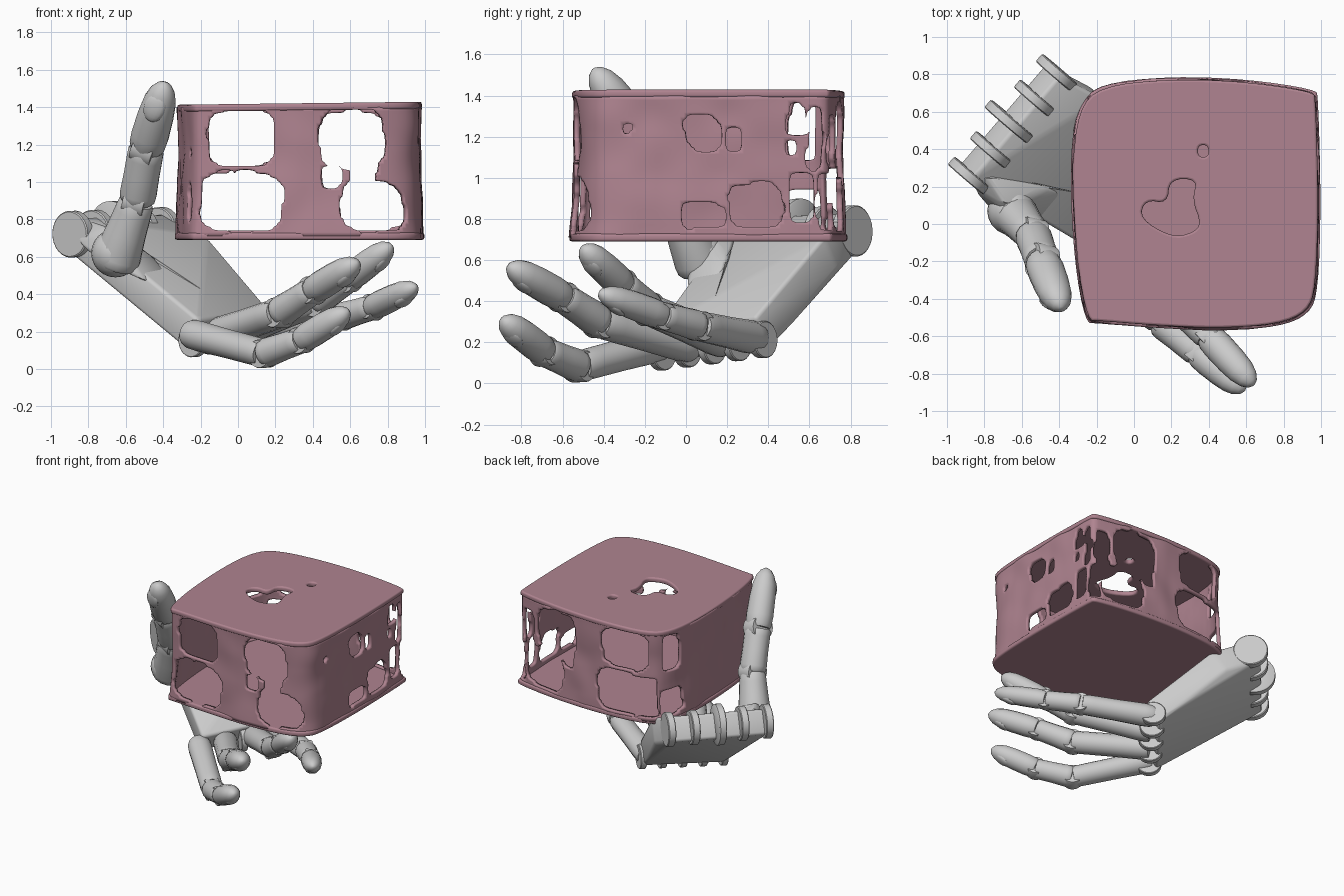
import bpy, bmesh, math
from mathutils import Vector, Matrix, noise

if "Cube" in bpy.data.objects:
    bpy.data.objects.remove(bpy.data.objects["Cube"])

V = Vector
pink = bpy.data.materials.new("dusty_pink")
pink.diffuse_color = (0.43, 0.23, 0.28, 1)
pink.use_nodes = True
pink.node_tree.nodes["Principled BSDF"].inputs["Base Color"].default_value = pink.diffuse_color


def finish(name, bm, mat=None, angle=40):
    bmesh.ops.recalc_face_normals(bm, faces=bm.faces)
    me = bpy.data.meshes.new(name)
    bm.to_mesh(me)
    bm.free()
    ob = bpy.data.objects.new(name, me)
    bpy.context.collection.objects.link(ob)
    if mat:
        me.materials.append(mat)
    bpy.ops.object.select_all(action='DESELECT')
    ob.select_set(True)
    bpy.context.view_layer.objects.active = ob
    bpy.ops.object.shade_smooth_by_angle(angle=math.radians(angle))
    return ob


def chaikin(pts, n):
    for _ in range(n):
        pts = [p for a, b in zip(pts, pts[1:] + pts[:1]) for p in (a.lerp(b, .25), a.lerp(b, .75))]
    return pts


def frame(z, up):
    z = z.normalized()
    x = up.cross(z).normalized()
    return x, z.cross(x), z


def loft(name, a, b, prof, up, sides=16, flat=.95):
    """Round tapered segment from a to b; prof = (fraction, radius)."""
    x, y, z = frame(b - a, up)
    bm = bmesh.new()
    rings = []
    for t, r in prof:
        c = a.lerp(b, t)
        rings.append([bm.verts.new(c + (x * math.cos(k) + y * flat * math.sin(k)) * r)
                      for k in (2 * math.pi * i / sides for i in range(sides))])
    for p, q in zip(rings, rings[1:]):
        for i in range(sides):
            j = (i + 1) % sides
            bm.faces.new((p[i], p[j], q[j], q[i]))
    bm.faces.new(rings[0])
    bm.faces.new(rings[-1])
    return finish(name, bm)


def disc(name, c, axis, r, depth):
    d = axis.normalized() * depth / 2
    return loft(name, c - d, c + d, [(0, r * .95), (.1, r), (.9, r), (1, r * .95)], V((.3, -.4, .85)), 28, 1)


def hull(name, pts, bevel):
    bm = bmesh.new()
    for p in pts:
        bm.verts.new(p)
    bmesh.ops.convex_hull(bm, input=bm.verts)
    bmesh.ops.dissolve_limit(bm, angle_limit=.05, verts=bm.verts, edges=bm.edges)
    bmesh.ops.bevel(bm, geom=bm.edges[:], offset=bevel, segments=3, profile=.5, affect='EDGES')
    return finish(name, bm)


# ---- Box: rounded plan shared by walls and plates
plan = chaikin([V(p) for p in [(-.26, -.53), (-.32, -.2), (-.345, .3), (-.31, .62), (-.19, .75), (.2, .79),
               (.6, .775), (.97, .72), (.985, .68), (1.0, .1), (.985, -.35), (.94, -.48), (.78, -.55),
               (.45, -.572), (.1, -.555), (-.2, -.53)]], 2)
mid = V((.33, .11))
TOP = .98


def plate(name, z, scale=1, holes=(), tilt=0):
    cu = bpy.data.curves.new(name, 'CURVE')
    cu.dimensions, cu.fill_mode = '2D', 'BOTH'
    cu.extrude, cu.bevel_depth, cu.bevel_resolution = .007, .012, 2
    cu.offset = -.012
    for loop in ([mid + (p - mid) * scale for p in plan], *holes):
        sp = cu.splines.new('POLY')
        sp.points.add(len(loop) - 1)
        for q, p in zip(sp.points, loop):
            q.co = (p.x, p.y, 0, 1)
        sp.use_cyclic_u = True
    ob = bpy.data.objects.new(name, cu)
    ob.location.z = z
    ob.rotation_euler.y = tilt
    cu.materials.append(pink)
    bpy.context.collection.objects.link(ob)


big = chaikin([V(p) for p in [(.03, .03), (.06, .13), (.18, .11), (.19, .24), (.34, .24), (.31, .13), (.36, -.0),
                             (.31, -.05), (.2, -.07)]], 2)
small = chaikin([V((.37 + .028 * i, .39 + .032 * j)) for i, j in ((-1, -1), (-1, 1), (1, 1), (1, -1))], 2)
plate("box_top", 1.398, TOP, (big, small), -.012)
plate("box_bottom", .71)

# Walls: fine strip round the plan with worn window openings removed
windows = {
    'F': [(.02, 1.235, .17, .14), (.02, .895, .21, .15), (.61, 1.23, .165, .15), (.72, .87, .16, .13),
          (.68, 1.04, .06, .13), (.5, 1.03, .045, .05)],
    'B': [(.02, 1.235, .18, .14), (-.02, .895, .26, .15), (.61, 1.22, .17, .15), (.72, .9, .17, .15),
          (.66, 1.05, .1, .13), (.5, 1.03, .05, .06), (.88, 1.1, .05, .2)],
    'R': [(.08, 1.22, .08, .085), (.24, 1.19, .03, .06), (.08, .815, .1, .06), (.34, .87, .12, .1),
          (.54, 1.28, .045, .07), (.5, 1.14, .022, .03), (.63, 1.2, .03, .15), (.56, .9, .05, .12),
          (.67, .88, .03, .14), (-.28, 1.24, .015, .02)],
    'L': [(.6, .84, .12, .09), (.58, 1.22, .07, .14), (-.46, 1.2, .03, .1), (-.46, .9, .035, .1)]}


def opened(p):
    w = .02 * noise.noise(p * 9)
    for side, on, u in (('F', p.y < -.46, p.x), ('B', p.y > .68, p.x), ('R', p.x > .9, p.y), ('L', p.x < -.24, p.y)):
        if on and any(((u + w - a) / c) ** 4 + ((p.z + w - b) / d) ** 4 < 1 for a, b, c, d in windows[side]):
            return True
    return False


def resample(loop, n):
    loop = loop + loop[:1]
    acc = [0]
    for a, b in zip(loop, loop[1:]):
        acc.append(acc[-1] + (b - a).length)
    out, k = [], 0
    for i in range(n):
        d = acc[-1] * i / n
        while acc[k + 1] < d:
            k += 1
        out.append(loop[k].lerp(loop[k + 1], (d - acc[k]) / (acc[k + 1] - acc[k])))
    return out


N, R = 240, 34
ring = resample(plan, N)
bm = bmesh.new()
grid = []
for j in range(R + 1):
    f = j / R
    pinch = .975 + (TOP - 1) * f - .012 * math.sin(math.pi * f)
    row = []
    for p in ring:
        z = .71 + .69 * f
        q = mid + (p - mid) * pinch
        o = (p - mid).normalized() * .012 * noise.noise(V((p.x, p.y, z)) * 5)
        row.append(bm.verts.new((q.x + o.x, q.y + o.y, z)))
    grid.append(row)
for j in range(R):
    for i in range(N):
        k = (i + 1) % N
        q = (grid[j][i], grid[j][k], grid[j + 1][k], grid[j + 1][i])
        if not opened((q[0].co + q[2].co) / 2):
            bm.faces.new(q)
bmesh.ops.delete(bm, geom=[v for v in bm.verts if not v.link_faces], context='VERTS')
for _ in range(4):
    edge = [v for v in bm.verts if v.is_boundary and .72 < v.co.z < 1.39]
    bmesh.ops.smooth_vert(bm, verts=edge, factor=.5, use_axis_x=True, use_axis_y=True, use_axis_z=True)
walls = finish("box_walls", bm, pink, 50)
m = walls.modifiers.new("thickness", 'SOLIDIFY')
m.thickness, m.offset = .028, 0

# ---- Palm: bevelled block between the wrist edge and the knuckle edge
W1, W2 = V((-.87, .25, .71)), V((-.4, .8, .73))
K1, K2 = V((-.24, -.12, .19)), V((.13, .37, .25))
P = V((-.2, .7, .64))
n = V((.39, -.37, .84)).normalized()
across = (W2 - W1).normalized()
axis = ((K1 + K2) - (W1 + W2)).normalized()
back = axis * -.05
hull("palm", [p + n * s for p in (W1 + back, W2 + back, K1, K2, P) for s in (-.1, .085)], .02)
hull("thumb_mount", [V((-.88, .2, .68)), V((-.74, .04, .58)), V((-.5, -.01, .46)), V((-.35, .18, .5)),
                     V((-.68, .08, .76)), V((-.8, .28, .8)), V((-.45, .2, .6))], .025)

# Wrist ribs and knuckle lugs
for i in range(5):
    c = W1.lerp(W2, i / 4)
    disc("wrist_rib", c - axis * (.05 if i == 2 else .02), across, .15 if i == 2 else .125, .055)
    disc("knuckle_lug", K1.lerp(K2, i / 4) + axis * .02 - n * .03, across, .09, .045)

# ---- Fingers: three jointed segments each, with pins and nails
bone = [(0, .88), (.04, .98), (.14, 1.02), (.5, .98), (.82, .98), (.94, .97), (.985, .9)]
tip = [(.0, .88), (.05, .98), (.2, 1.04), (.5, 1.03), (.72, .95), (.87, .75), (.96, .45), (1, .12)]


def digit(name, pts, radii, dorsal):
    pts = [V(p) for p in pts]
    for i in range(3):
        a, b, r = pts[i], pts[i + 1], radii[i]
        s = radii[i + 1] / r
        prof = tip if i == 2 else bone
        loft(f"{name}_segment", a, b, [(t, r * k * (1 + (s - 1) * t)) for t, k in prof], dorsal)
        x, y, z = frame(b - a, dorsal)
        if i:
            disc(f"{name}_joint", a, x, r * .93, r * 1.2)
    # nail: flattened oval set into the back of the tip
    bm = bmesh.new()
    c = a.lerp(b, .7) + y * r * .66
    mat = Matrix((x, y, z)).transposed().to_4x4()
    mat = (Matrix.Translation(c) @ mat @ Matrix.Rotation(math.radians(14), 4, 'X')
           @ Matrix.Diagonal((r * .6, r * .26, r * .8, 1)))
    bmesh.ops.create_uvsphere(bm, u_segments=16, v_segments=10, radius=1, matrix=mat)
    finish(f"{name}_nail", bm)


digit("index_finger", [(-.26, -.12, .19), (.14, -.52, .083), (.34, -.69, .155), (.59, -.89, .31)], (.085, .083, .077, .075), -n)
digit("middle_finger", [(-.13, .03, .18), (.22, -.42, .3), (.4, -.6, .42), (.64, -.86, .57)], (.09, .087, .08, .077), -n)
digit("ring_finger", [(0, .19, .2), (.42, -.18, .36), (.59, -.31, .48), (.82, -.5, .66)], (.088, .084, .077, .074), -n)
digit("little_finger", [(.1, .34, .22), (.55, .06, .28), (.72, -.12, .33), (.95, -.42, .44)], (.085, .078, .073, .068), -n)
digit("thumb", [(-.66, .08, .56), (-.54, -.06, .9), (-.49, -.2, 1.18), (-.39, -.45, 1.53)], (.13, .098, .1, .09), V((-.2, -1, .1)))
# Rounded thumb base
bm = bmesh.new()
bmesh.ops.create_uvsphere(bm, u_segments=20, v_segments=12, radius=.13, matrix=Matrix.Translation((-.655, .07, .62)))
finish("thumb_base", bm)
